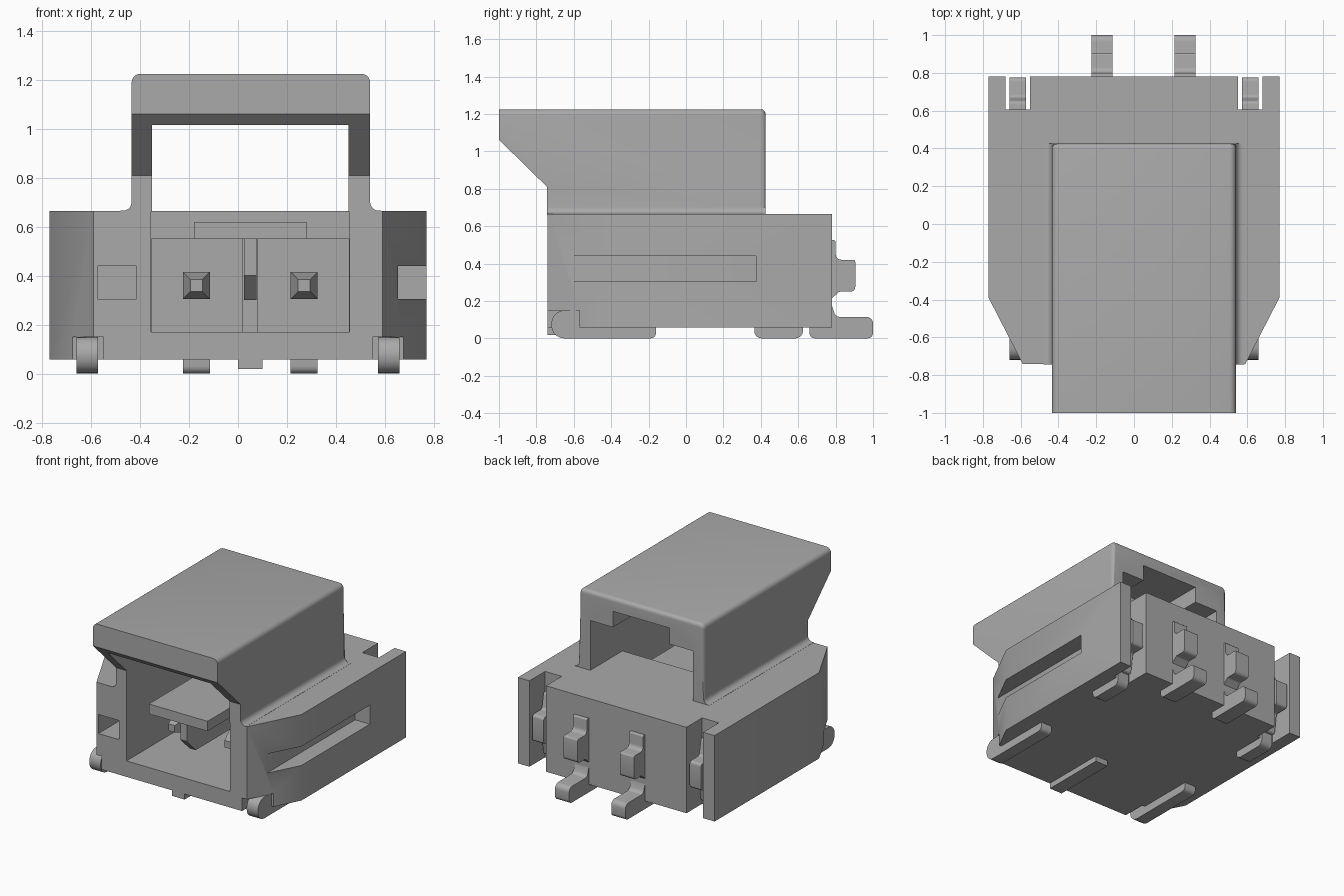
import bpy, bmesh, math
from mathutils import Vector, Matrix

if "Cube" in bpy.data.objects:
    bpy.data.objects.remove(bpy.data.objects["Cube"], do_unlink=True)

grey = bpy.data.materials.new("mid_grey")
grey.use_nodes = True
grey.diffuse_color = (0.4, 0.4, 0.405, 1)
grey.node_tree.nodes["Principled BSDF"].inputs["Base Color"].default_value = grey.diffuse_color


def finish(name, bm):
    bmesh.ops.recalc_face_normals(bm, faces=bm.faces)
    mesh = bpy.data.meshes.new(name)
    bm.to_mesh(mesh)
    bm.free()
    mesh.materials.append(grey)
    ob = bpy.data.objects.new(name, mesh)
    bpy.context.collection.objects.link(ob)
    return ob


def rounded(points, steps=5):
    """Round the corners of a profile; a third value gives the radius."""
    out = []
    n = len(points)
    for i, p in enumerate(points):
        c = Vector(p[:2])
        if len(p) < 3:
            out.append(c)
            continue
        a = (Vector(points[i - 1][:2]) - c).normalized()
        b = (Vector(points[(i + 1) % n][:2]) - c).normalized()
        half = a.angle(b) / 2
        centre = c + (a + b).normalized() * p[2] / math.sin(half)
        start = c + a * p[2] / math.tan(half) - centre
        end = c + b * p[2] / math.tan(half) - centre
        turn = math.atan2(start.x * end.y - start.y * end.x, start.dot(end))
        for k in range(steps + 1):
            out.append(centre + Matrix.Rotation(turn * k / steps, 2) @ start)
    return out


def prism(name, axis, points, lo, hi, edge_round=None):
    """Extrude a profile along an axis."""
    place = {"x": lambda u, v, w: (w, u, v),
             "y": lambda u, v, w: (u, w, v),
             "z": lambda u, v, w: (u, v, w)}[axis]
    bm = bmesh.new()
    face = bm.faces.new([bm.verts.new(place(p.x, p.y, lo)) for p in rounded(points)])
    moved = bmesh.ops.extrude_face_region(bm, geom=[face])["geom"]
    shift = Vector(place(0, 0, hi - lo))
    bmesh.ops.translate(bm, vec=shift, verts=[g for g in moved if isinstance(g, bmesh.types.BMVert)])
    if edge_round:
        edges = [e for e in bm.edges if edge_round(*[v.co for v in e.verts])]
        bmesh.ops.bevel(bm, geom=edges, offset=0.025, segments=4, profile=0.5, affect="EDGES")
    return finish(name, bm)


def box(name, x0, x1, y0, y1, z0, z1):
    return prism(name, "z", [(x0, y0), (x1, y0), (x1, y1), (x0, y1)], z0, z1)


def cut(target, cutter):
    mod = target.modifiers.new("cut", "BOOLEAN")
    mod.operation = "DIFFERENCE"
    mod.solver = "EXACT"
    mod.object = cutter
    cutter.hide_render = True
    bpy.context.view_layer.objects.active = target
    bpy.ops.object.modifier_apply(modifier=mod.name)
    bpy.data.objects.remove(cutter, do_unlink=True)


# Housing block with tapered front corners
housing = prism("housing", "z", [(-0.77, 0.78), (-0.77, -0.39), (-0.59, -0.74),
                                 (0.59, -0.74), (0.77, -0.39), (0.77, 0.78)], 0.057, 0.665)
# Mating cavity, and two contact pockets in its back wall
cut(housing, box("cavity", -0.355, 0.455, -1, 0.065, 0.17, 0.9))
for x in (-0.36, 0.075):
    cut(housing, box("pocket", x + 0.006, x + 0.379, 0, 0.12, 0.171, 0.55))
# Keying recesses: open side slot and front hole
cut(housing, box("side_slot", 0.655, 0.9, -0.7, 0.375, 0.305, 0.44))
cut(housing, box("front_hole", -0.575, -0.415, -0.9, 0.3, 0.305, 0.44))
# Slots for the solder tabs, at rear and front
for s in (-1, 1):
    a, b = sorted((s * 0.55, s * 0.68))
    cut(housing, box("rear_slot", a, b, 0.605, 0.9, 0, 0.9))
    cut(housing, box("front_notch", a, b, -0.9, -0.57, 0, 0.15))


# Raised hood: an arch with flared feet and a rounded rear rim
def rear_rim(a, b):
    outside = all(v.x < -0.4 or v.x > 0.5 or v.z > 1.1 for v in (a, b))
    return outside and min(a.y, b.y) > 0.42 and min(a.z, b.z) > 0.7


hood = prism("hood", "y", [(-0.48, 0.66), (-0.48, 0.666), (-0.435, 0.666, 0.035), (-0.435, 1.225, 0.035),
                           (0.54, 1.225, 0.035), (0.54, 0.666, 0.035), (0.585, 0.666), (0.585, 0.66),
                           (0.452, 0.66), (0.452, 1.017), (-0.352, 1.017), (-0.352, 0.66)],
             -1, 0.425, rear_rim)
cut(hood, prism("lip_wedge", "x", [(-1.1, 0.6), (-0.743, 0.6), (-0.743, 0.81), (-1.1, 1.16)], -1, 1))
cut(hood, box("latch_groove", -0.17, 0.275, 0.05, 0.6, 0.9, 1.13))

# Tongue and its supporting rib in the cavity
box("tongue", -0.18, 0.28, -0.74, 0.07, 0.55, 0.62)
prism("tongue_rib", "x", [(0.13, 0.3), (-0.58, 0.3), (-0.68, 0.4), (-0.68, 0.55), (0.13, 0.55)], 0.025, 0.075)

# Polarising key under the floor
box("bottom_key", 0, 0.1, -0.74, -0.27, 0.018, 0.06)

# Contacts: square pin with tapered tip, rear shoulder and solder foot
for side, x in (("right", -0.17), ("left", 0.27)):
    bm = bmesh.new()
    bmesh.ops.create_cone(bm, cap_ends=True, segments=4, radius1=0.078, radius2=0.035, depth=0.1,
                          matrix=Matrix.Translation((x, -0.45, 0.36)) @ Matrix.Rotation(math.pi / 2, 4, "X")
                          @ Matrix.Rotation(math.pi / 4, 4, "Z"))
    finish(side + "_pin_tip", bm)
    box(side + "_pin", x - 0.055, x + 0.055, -0.4, 0.13, 0.305, 0.415)
    prism(side + "_pin_shoulder", "x",
          [(0.75, 0.525), (0.8, 0.525, 0.01), (0.8, 0.42, 0.03), (0.905, 0.42, 0.012),
           (0.905, 0.25, 0.025), (0.82, 0.25, 0.02), (0.775, 0.21), (0.775, 0.19),
           (0.8, 0.115, 0.03), (1, 0.115, 0.035), (1, 0, 0.03), (0.66, 0, 0.03),
           (0.66, 0.06), (0.75, 0.06)], x - 0.055, x + 0.055)

# Solder tabs on both sides
for side, s in (("right", -1), ("left", 1)):
    a, b = sorted((s * 0.572, s * 0.66))
    prism(side + "_front_tab", "x",
          [(-0.72, 0.15, 0.07), (-0.72, 0, 0.07), (-0.16, 0, 0.03), (-0.16, 0.06),
           (-0.565, 0.06), (-0.565, 0.15)], a, b)
    prism(side + "_rear_tab_foot", "x",
          [(0.365, 0.06), (0.365, 0, 0.04), (0.625, 0, 0.04), (0.625, 0.12), (0.6, 0.12), (0.6, 0.06)], a, b)
    prism(side + "_rear_tab", "x",
          [(0.6, 0.1), (0.65, 0.1, 0.02), (0.67, 0.24, 0.02), (0.775, 0.24, 0.02), (0.775, 0.43, 0.02),
           (0.67, 0.43, 0.02), (0.65, 0.54, 0.02), (0.6, 0.54)], a, b)

# Smooth the rounded corners, keep the edges sharp
bpy.ops.object.select_all(action="DESELECT")
for ob in bpy.context.collection.objects:
    if ob.type == "MESH":
        ob.select_set(True)
bpy.context.view_layer.objects.active = housing
bpy.ops.object.shade_smooth_by_angle(angle=math.radians(30))
